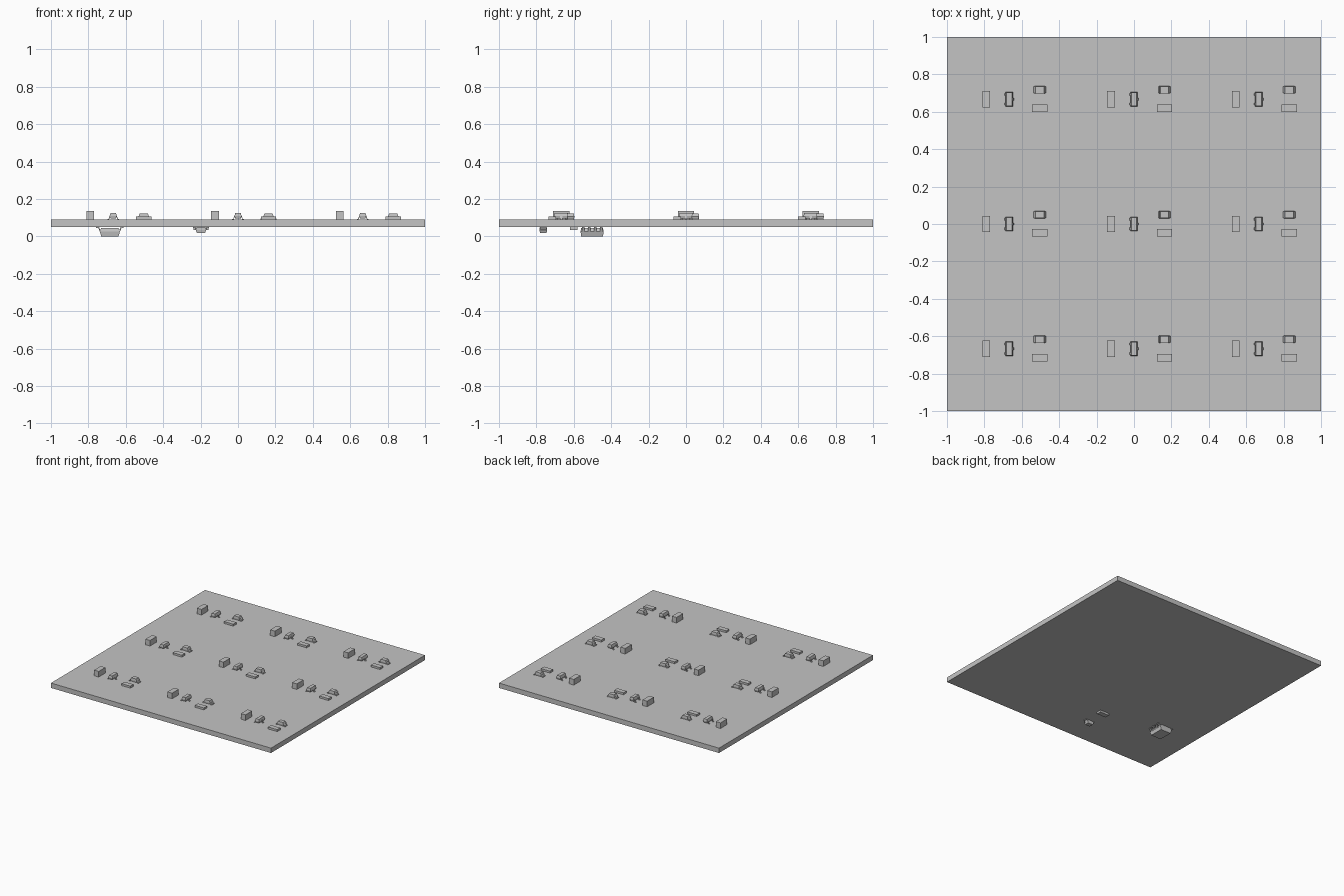
import bpy, bmesh, math
from mathutils import Matrix

cube = bpy.data.objects.get("Cube")
if cube:
    bpy.data.objects.remove(cube, do_unlink=True)

grey = bpy.data.materials.new("plain grey")
grey.use_nodes = True
grey.diffuse_color = (0.55, 0.55, 0.55, 1)
grey.node_tree.nodes["Principled BSDF"].inputs["Base Color"].default_value = (0.55, 0.55, 0.55, 1)

BOTTOM, TOP = 0.05, 0.09


def lofted_block(bm, rings):
    """Stack of rectangles (half x, half y, z) joined into a solid."""
    loops = [[bm.verts.new((sx * hx, sy * hy, z))
              for sx, sy in ((-1, -1), (1, -1), (1, 1), (-1, 1))]
             for hx, hy, z in rings]
    bm.faces.new(loops[0][::-1])
    bm.faces.new(loops[-1])
    for low, high in zip(loops, loops[1:]):
        for i in range(4):
            j = (i + 1) % 4
            bm.faces.new((low[i], low[j], high[j], high[i]))


def bent_lead(bm, side, y, width, inner, outer, height, thick):
    """Gull-wing lead: out of the body, down to the board, then a foot."""
    span = outer - inner
    knee, heel = inner + 0.3 * span, inner + 0.6 * span
    profile = [(inner, height), (knee, height), (heel, thick), (outer, thick),
               (outer, 0), (heel - thick * 0.6, 0),
               (knee - thick * 0.6, height - thick), (inner, height - thick)]
    ends = [[bm.verts.new((side * x, y + s * width / 2, z)) for x, z in profile]
            for s in (-1, 1)]
    for end in ends:
        bm.faces.new(end)
    for i in range(len(profile)):
        j = (i + 1) % len(profile)
        bm.faces.new((ends[0][i], ends[0][j], ends[1][j], ends[1][i]))


def make_mesh(name, rings, leads=()):
    bm = bmesh.new()
    lofted_block(bm, rings)
    for lead in leads:
        bent_lead(bm, *lead)
    bmesh.ops.recalc_face_normals(bm, faces=bm.faces)
    mesh = bpy.data.meshes.new(name)
    bm.to_mesh(mesh)
    bm.free()
    mesh.materials.append(grey)
    return mesh


def place(name, mesh, x, y, underside=False):
    obj = bpy.data.objects.new(name, mesh)
    bpy.context.collection.objects.link(obj)
    obj.matrix_world = Matrix.Translation((x, y, BOTTOM if underside else TOP))
    if underside:
        obj.matrix_world @= Matrix.Rotation(math.pi, 4, 'Y')
    return obj


# Part shapes, each standing on its own origin
board = make_mesh("board", [(1, 1, BOTTOM - TOP), (1, 1, 0)])
block = make_mesh("tall_block", [(0.021, 0.043, 0), (0.021, 0.043, 0.046)])
slab = make_mesh("flat_slab", [(0.041, 0.02, 0), (0.041, 0.02, 0.016)])
transistor = make_mesh(
    "transistor", [(0.015, 0.035, 0.006), (0.019, 0.038, 0.02), (0.014, 0.035, 0.036)],
    [(side, y, 0.012, 0.014, 0.032, 0.021, 0.004)
     for side, y in ((-1, -0.026), (-1, 0.026), (1, 0))])
diode = make_mesh(
    "diode", [(0.023, 0.019, 0.004), (0.028, 0.02, 0.016), (0.022, 0.018, 0.031)],
    [(side, 0, 0.034, 0.02, 0.042, 0.016, 0.005) for side in (-1, 1)])
chip = make_mesh(
    "eight_pin_chip", [(0.046, 0.058, 0.005), (0.054, 0.062, 0.024), (0.046, 0.058, 0.05)],
    [(side, (i - 1.5) * 0.032, 0.013, 0.045, 0.073, 0.027, 0.006)
     for side in (-1, 1) for i in range(4)])

place("board", board, 0, 0)

# Same group of parts repeated in a three by three array
for row in range(3):
    for col in range(3):
        x, y = (col - 1) * 0.667, (row - 1) * 0.667
        place("tall_block", block, x - 0.123, y)
        place("transistor", transistor, x, y)
        place("diode", diode, x + 0.163, y + 0.05)
        place("flat_slab", slab, x + 0.163, y - 0.048)

# Parts hanging under the board
place("eight_pin_chip", chip, -0.685, -0.502, True)
place("lower_diode", diode, -0.198, -0.763, True)
place("lower_slab", slab, -0.198, -0.6, True)
